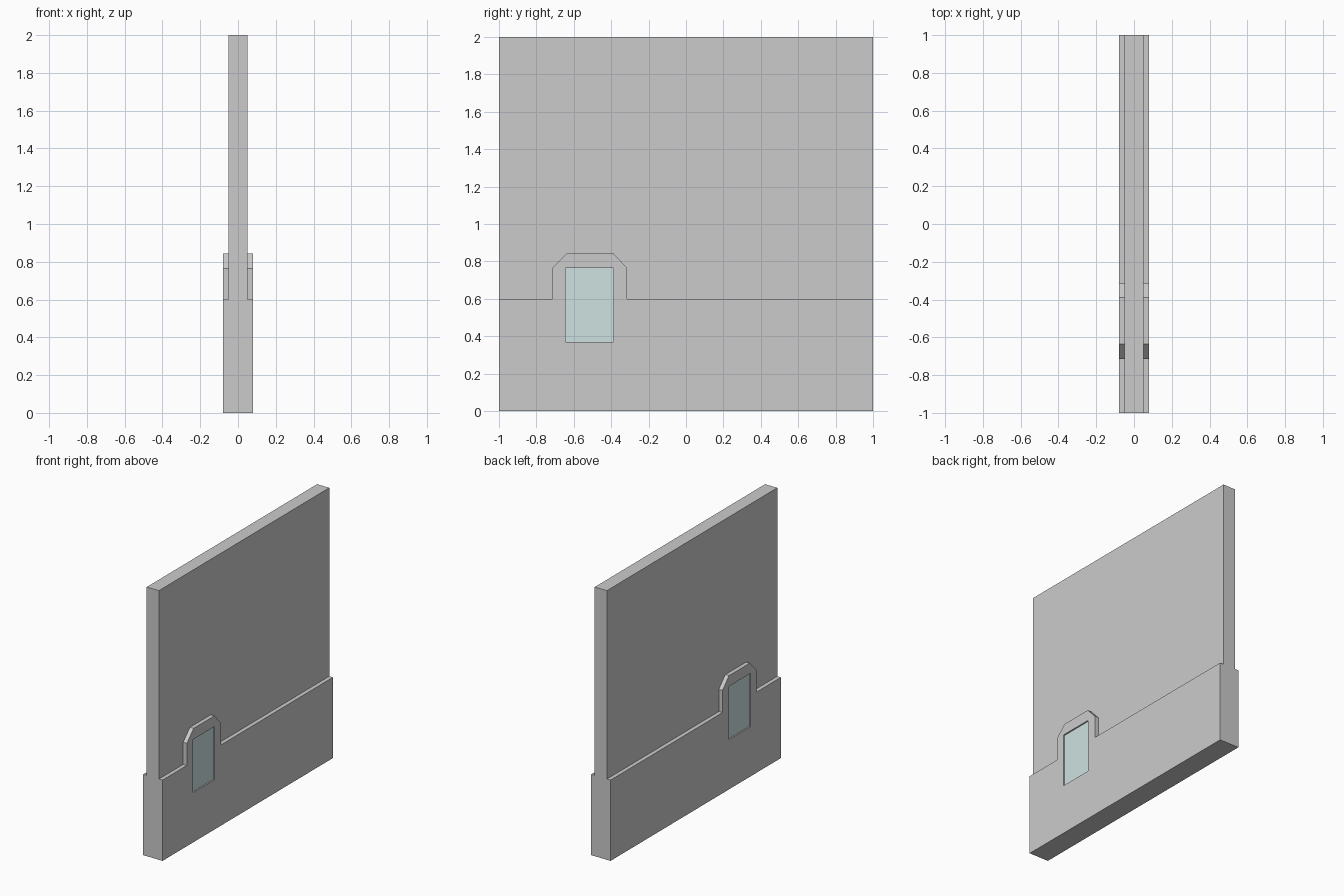
import bpy, bmesh

if "Cube" in bpy.data.objects:
    bpy.data.objects.remove(bpy.data.objects["Cube"])


def prism(name, profile, half):
    """Extrude a (y, z) profile symmetrically along x."""
    bm = bmesh.new()
    face = bm.faces.new([bm.verts.new((-half, y, z)) for y, z in profile])
    ext = bmesh.ops.extrude_face_region(bm, geom=[face])["geom"]
    bmesh.ops.translate(bm, vec=(2 * half, 0, 0),
                        verts=[v for v in ext if isinstance(v, bmesh.types.BMVert)])
    bmesh.ops.recalc_face_normals(bm, faces=bm.faces)
    mesh = bpy.data.meshes.new(name)
    bm.to_mesh(mesh)
    bm.free()
    obj = bpy.data.objects.new(name, mesh)
    bpy.context.collection.objects.link(obj)
    return obj


def rect(y0, y1, z0, z1):
    return [(y0, z0), (y1, z0), (y1, z1), (y0, z1)]


def combine(target, other, operation):
    mod = target.modifiers.new(operation.title(), "BOOLEAN")
    mod.operation = operation
    mod.solver = "EXACT"
    mod.object = other
    bpy.context.view_layer.objects.active = target
    bpy.ops.object.modifier_apply(modifier=mod.name)
    bpy.data.objects.remove(other)


window = rect(-0.645, -0.388, 0.37, 0.765)

# Thin upper wall
wall = prism("wall", rect(-1, 1, 0, 2), 0.05)

# Thick lower skirting that rises into a chamfered window surround
base_profile = [(-1, 0), (1, 0), (1, 0.6), (-0.315, 0.6), (-0.315, 0.765),
                (-0.39, 0.845), (-0.635, 0.845), (-0.715, 0.765),
                (-0.715, 0.6), (-1, 0.6)]
combine(wall, prism("skirting", base_profile, 0.08), "UNION")

# Window opening through the full thickness
combine(wall, prism("opening", window, 0.2), "DIFFERENCE")

# Slightly recessed glass
glass = prism("window_glass", window, 0.07)
mat = bpy.data.materials.new("pale_glass")
mat.diffuse_color = (0.62, 0.76, 0.75, 1)
mat.use_nodes = True
mat.node_tree.nodes["Principled BSDF"].inputs["Base Color"].default_value = mat.diffuse_color
glass.data.materials.append(mat)
